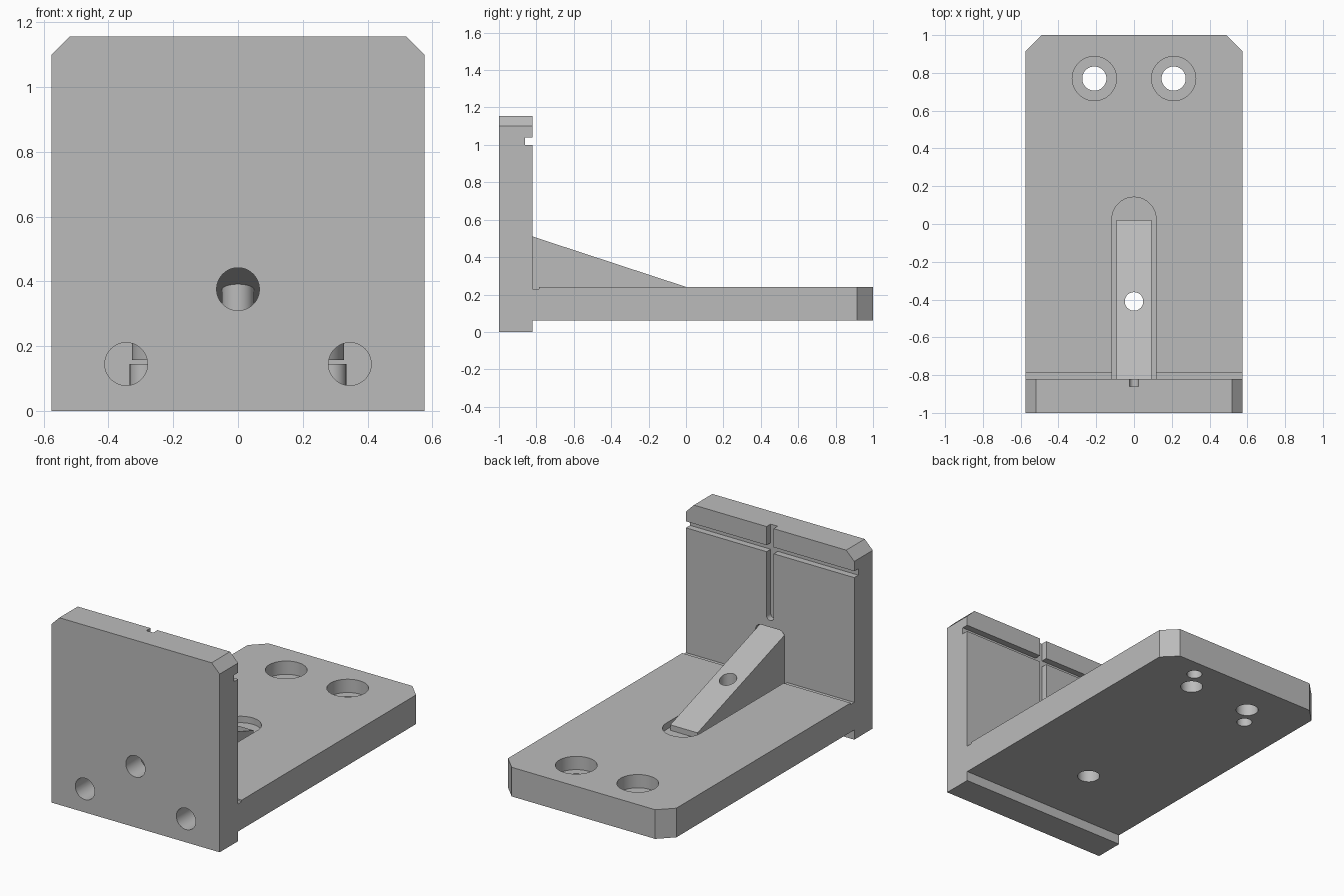
import bpy, bmesh, math
from mathutils import Vector

if "Cube" in bpy.data.objects:
    bpy.data.objects.remove(bpy.data.objects["Cube"], do_unlink=True)

steel = bpy.data.materials.new("plain grey")
steel.use_nodes = True
GREY = (0.5, 0.5, 0.5, 1)
steel.diffuse_color = GREY
steel.node_tree.nodes["Principled BSDF"].inputs["Base Color"].default_value = GREY


def prism(name, axis, outline, lo, hi):
    """Extrude a 2D outline along an axis; outline uses the other two axes in order."""
    bm = bmesh.new()

    def place(p, d):
        co = list(p)
        co.insert("xyz".index(axis), d)
        return bm.verts.new(Vector(co))

    a = [place(p, lo) for p in outline]
    b = [place(p, hi) for p in outline]
    bm.faces.new(a)
    bm.faces.new(b)
    for i in range(len(a)):
        j = (i + 1) % len(a)
        bm.faces.new((a[i], a[j], b[j], b[i]))
    bmesh.ops.recalc_face_normals(bm, faces=bm.faces)
    mesh = bpy.data.meshes.new(name)
    bm.to_mesh(mesh)
    bm.free()
    mesh.materials.append(steel)
    obj = bpy.data.objects.new(name, mesh)
    bpy.context.collection.objects.link(obj)
    return obj


def arc(u, v, r, start=0, end=360, n=48):
    steps = n if end - start == 360 else n + 1
    angles = [math.radians(start + (end - start) * i / n) for i in range(steps)]
    return [(u + r * math.cos(t), v + r * math.sin(t)) for t in angles]


def rect(u0, u1, v0, v1):
    return [(u0, v0), (u1, v0), (u1, v1), (u0, v1)]


def cut(obj, cutters, open_front=None):
    """Subtract cutters, optionally open the hidden joint face, then shade."""
    for c in cutters:
        mod = obj.modifiers.new("cut", "BOOLEAN")
        mod.operation, mod.solver, mod.object = "DIFFERENCE", "EXACT", c
    dg = bpy.context.evaluated_depsgraph_get()
    mesh = bpy.data.meshes.new_from_object(obj.evaluated_get(dg))
    obj.modifiers.clear()
    obj.data = mesh
    for c in cutters:
        bpy.data.objects.remove(c, do_unlink=True)
    if open_front is not None:
        bm = bmesh.new()
        bm.from_mesh(mesh)
        hidden = [f for f in bm.faces if f.normal.y < -0.9
                  and abs(f.calc_center_median().y - open_front) < 0.005]
        bmesh.ops.delete(bm, geom=hidden, context="FACES")
        bm.to_mesh(mesh)
        bm.free()
    bpy.ops.object.select_all(action="DESELECT")
    obj.select_set(True)
    bpy.context.view_layer.objects.active = obj
    bpy.ops.object.shade_smooth_by_angle(angle=math.radians(30))


W = 0.575          # half width
JOINT = -0.82      # rear face of the upright plate
POCKET = -0.86     # depth of grooves in the upright plate
FLOOR = 0.20       # floor of the rib slot

# Upright plate with bolt holes, crossed grooves and rib pocket
plate = prism("upright_plate", "y",
              [(-W, 0), (W, 0), (W, 1.1), (0.52, 1.155), (-0.52, 1.155), (-W, 1.1)], -1, JOINT)
cutters = [prism("bolt_hole", "y", arc(x, z, 0.066), -1.1, -0.7)
           for x, z in ((0, 0.376), (0.345, 0.145), (-0.345, 0.145))]
cutters.append(prism("cross_groove", "x", rect(POCKET, -0.7, 1.0, 1.04), -1, 1))
cutters.append(prism("upright_groove", "y",
                     arc(0, 0.605, 0.024, 180, 360, 16) + [(0.024, 1.3), (-0.024, 1.3)],
                     POCKET, -0.7))
cutters.append(prism("rib_pocket", "y",
                     [(-0.1, FLOOR), (0.1, FLOOR)] + arc(0.06, 0.5, 0.04, 0, 90, 10)
                     + arc(-0.06, 0.5, 0.04, 90, 180, 10), POCKET, -0.7))
cut(plate, cutters)

# Base plate with counterbored holes, dowel holes, rib slot and relief step
base = prism("base_plate", "z",
             [(-W, JOINT), (W, JOINT), (W, 0.915), (0.49, 1), (-0.49, 1), (-W, 0.915)], 0.06, 0.24)
cutters = [prism("rib_slot", "z",
                 arc(0, 0.025, 0.117, 0, 180) + [(-0.117, -0.9), (0.117, -0.9)], FLOOR, 0.4),
           prism("relief", "x", rect(-0.9, -0.785, 0.23, 0.4), -1, 1),
           prism("rib_bolt_hole", "z", arc(0, -0.41, 0.064), 0, 0.4)]
for x in (-0.21, 0.21):
    cutters.append(prism("through_hole", "z", arc(x, 0.77, 0.064), 0, 0.4))
    cutters.append(prism("counterbore", "z", arc(x, 0.77, 0.117), 0.158, 0.4))
for x, y in ((0.29, 0.89), (-0.29, 0.65)):
    cutters.append(prism("dowel_hole", "z", arc(x, y, 0.044), 0, 0.145))
cut(base, cutters, open_front=JOINT)

# Sloping rib seated in the slot and the pocket
rib = prism("rib", "x",
            [(POCKET, FLOOR), (0.02, FLOOR), (0.02, 0.234), (JOINT, 0.51), (POCKET, 0.523)],
            -0.093, 0.093)
cut(rib, [prism("rib_hole", "z", arc(0, -0.41, 0.049), 0, 1)], open_front=POCKET)
